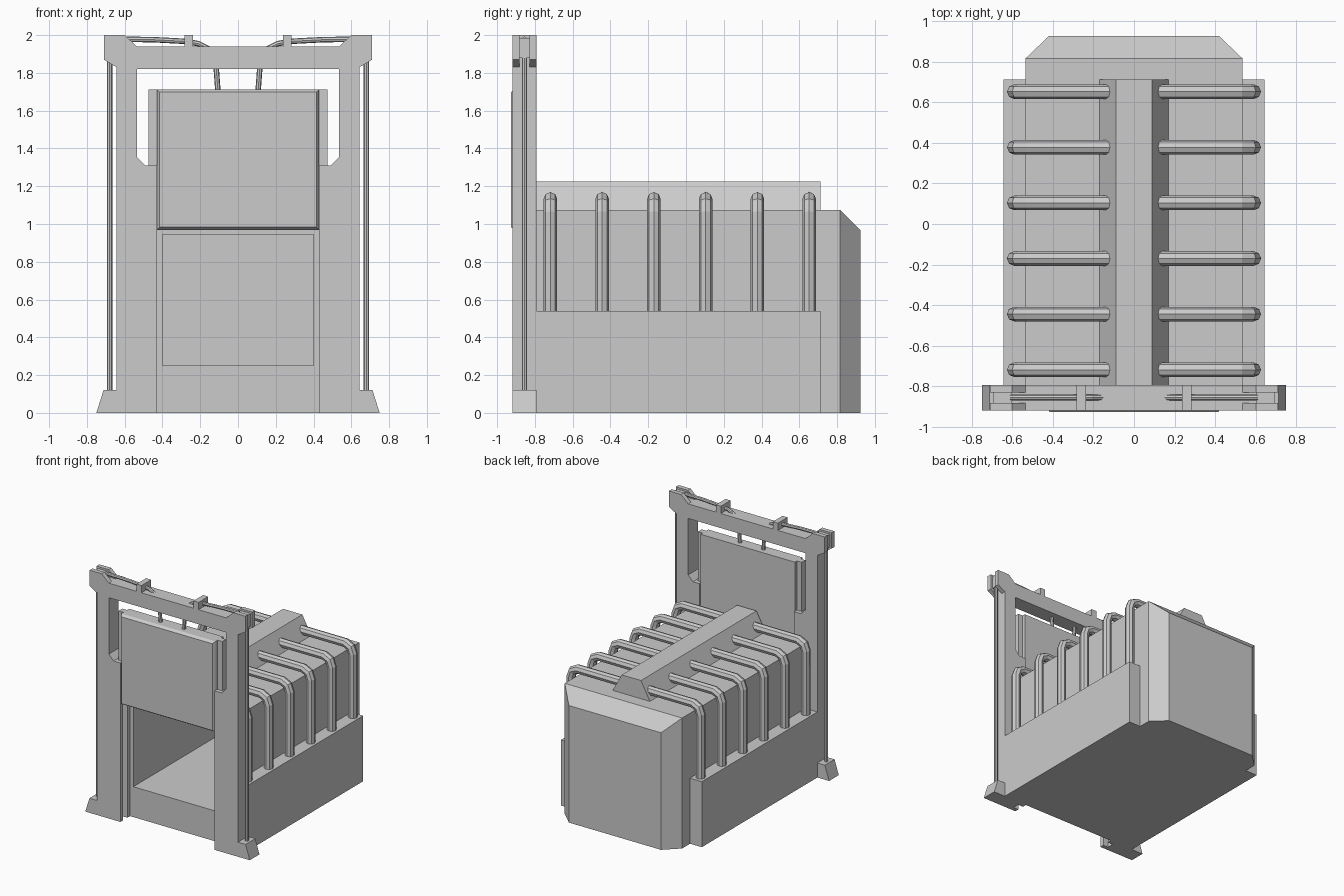
import bpy, bmesh
from mathutils import Vector

if "Cube" in bpy.data.objects:
    bpy.data.objects.remove(bpy.data.objects["Cube"])

FRONT, BACK = -0.918, -0.792      # depth range of the front gate
MID = (FRONT + BACK) / 2


def finish(name, bm):
    bmesh.ops.recalc_face_normals(bm, faces=bm.faces)
    me = bpy.data.meshes.new(name)
    bm.to_mesh(me)
    bm.free()
    ob = bpy.data.objects.new(name, me)
    bpy.context.collection.objects.link(ob)
    return ob


def prism(name, pts, y0, y1):
    """Extrude an x-z outline along y."""
    bm = bmesh.new()
    f = bm.faces.new([bm.verts.new((x, y0, z)) for x, z in pts])
    r = bmesh.ops.extrude_face_region(bm, geom=[f])
    vs = [v for v in r["geom"] if isinstance(v, bmesh.types.BMVert)]
    bmesh.ops.translate(bm, verts=vs, vec=(0, y1 - y0, 0))
    return finish(name, bm)


def box(name, x0, x1, y0, y1, z0, z1):
    return prism(name, [(x0, z0), (x1, z0), (x1, z1), (x0, z1)], y0, y1)


def apply(ob):
    bpy.ops.object.select_all(action="DESELECT")
    ob.select_set(True)
    bpy.context.view_layer.objects.active = ob
    bpy.ops.object.convert(target="MESH")
    return ob


def mirror(ob):
    ob.modifiers.new("mirror", "MIRROR").use_mirror_merge = False
    return apply(ob)


def cut(ob, cutter):
    m = ob.modifiers.new("cut", "BOOLEAN")
    m.operation, m.object, m.solver = "DIFFERENCE", cutter, "EXACT"
    apply(ob)
    bpy.data.objects.remove(cutter)


def tube(name, pts, r, res):
    cu = bpy.data.curves.new(name, "CURVE")
    cu.dimensions = "3D"
    cu.bevel_depth, cu.bevel_resolution, cu.use_fill_caps = r, res, True
    s = cu.splines.new("POLY")
    s.points.add(len(pts) - 1)
    for p, c in zip(s.points, pts):
        p.co = (*c, 1)
    s.use_smooth = False
    ob = bpy.data.objects.new(name, cu)
    bpy.context.collection.objects.link(ob)
    return apply(ob)


# Furnace body: box whose back face is narrowed and lowered, with a deep chamber
bm = bmesh.new()
rings = []
for y, w, h in ((BACK, 0.535, 1.075), (0.815, 0.535, 1.075), (0.925, 0.42, 0.965)):
    rings.append([bm.verts.new((x, y, z)) for x, z in ((-w, 0), (w, 0), (w, h), (-w, h))])
for a, b in zip(rings, rings[1:]):
    for i in range(4):
        j = (i + 1) % 4
        bm.faces.new((a[i], a[j], b[j], b[i]))
bm.faces.new(rings[0])
bm.faces.new(rings[-1])
body = finish("furnace_body", bm)
cut(body, box("chamber_cutter", -0.40, 0.40, -1, 0.70, 0.25, 0.945))

# Low side tanks and the roof ridge
mirror(box("side_tank", 0.535, 0.643, BACK, 0.712, 0, 0.54))
prism("roof_ridge", [(-0.17, 1.075), (0.17, 1.075), (0.088, 1.225), (-0.088, 1.225)], BACK, 0.712)

# Bent pipes from the tanks to the ridge
pipe = tube("side_pipes", [(0.59, -0.718, 0.5), (0.59, -0.718, 1.06), (0.573, -0.718, 1.11),
                           (0.525, -0.718, 1.133), (0.11, -0.718, 1.133)], 0.036, 2)
arr = pipe.modifiers.new("row", "ARRAY")
arr.count, arr.use_relative_offset, arr.use_constant_offset = 6, False, True
arr.constant_offset_displace = (0, 0.274, 0)
mirror(pipe)

# Gate frame with stepped opening and door grooves
half = [(0.43, 0), (0.643, 0), (0.643, 1.94)]
inner = [(0.535, 1.82), (0.535, 1.355), (0.492, 1.31), (0.43, 1.31)]
outline = half + [(-x, z) for x, z in half[::-1]] + [(-x, z) for x, z in inner[::-1]] + inner
frame = prism("gate_frame", outline, FRONT, BACK)
for s in (-1, 1):
    cut(frame, box("groove_cutter", *sorted((s * 0.40, s * 0.478)), MID - 0.028, MID + 0.028, -0.1, 1.33))

# Splayed feet
mirror(prism("gate_foot", [(0.643, 0), (0.75, 0), (0.712, 0.12), (0.643, 0.12)], FRONT, BACK))

# Sliding door: slab with bevelled front edge, plus the tongue running in the grooves
bm = bmesh.new()
rings = []
for y, d in ((BACK - 0.012, 0), (-0.905, 0), (-0.927, 0.015)):
    rings.append([bm.verts.new(c) for c in ((-0.43 + d, y, 0.968 + d), (0.43 - d, y, 0.968 + d),
                                            (0.43 - d, y, 1.713 - d), (-0.43 + d, y, 1.713 - d))])
for a, b in zip(rings, rings[1:]):
    for i in range(4):
        j = (i + 1) % 4
        bm.faces.new((a[i], a[j], b[j], b[i]))
bm.faces.new(rings[0])
bm.faces.new(rings[-1])
finish("door_slab", bm)
mirror(box("door_tongue", 0.43, 0.473, MID - 0.024, MID + 0.024, 0.968, 1.713))

# Corner pulley brackets: two cheeks with a recessed core
cheek = [(0.71, 2.0), (0.71, 1.87), (0.643, 1.83), (0.643, 1.94), (0.535, 1.94), (0.60, 2.0)]
for n, a, b in (("front", FRONT, MID - 0.026), ("back", MID + 0.026, BACK)):
    mirror(prism(f"bracket_cheek_{n}", cheek, a, b))
core = [(0.695, 1.985), (0.695, 1.88), (0.643, 1.88), (0.643, 1.94), (0.60, 1.94), (0.60, 1.985)]
mirror(prism("bracket_core", core, MID - 0.026, MID + 0.026))

# Cable guides on the lintel
mirror(box("cable_guide", 0.237, 0.283, FRONT, BACK, 1.94, 2.0))

# Cables: up the sides, then over the lintel and down to the door
mirror(tube("side_cable", [(0.68, MID, 0.1), (0.68, MID, 1.89)], 0.0145, 2))
path = [(0.61, 1.978), (0.45, 1.976), (0.28, 1.967), (0.21, 1.955), (0.16, 1.93),
        (0.13, 1.89), (0.115, 1.82), (0.106, 1.70)]
mirror(tube("door_cable", [(x, MID, z) for x, z in path], 0.0145, 2))
